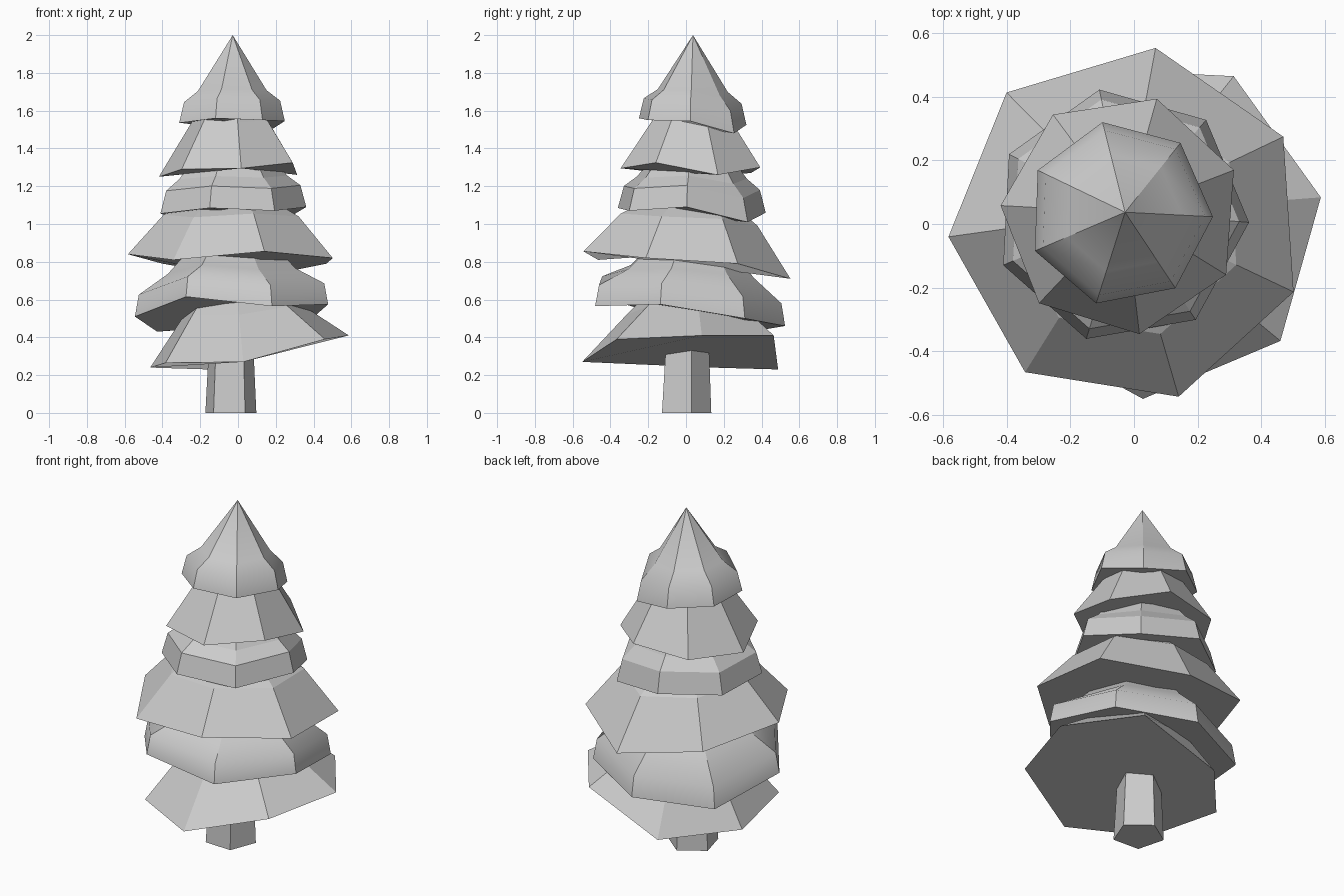
import bpy
import bmesh
from math import cos, sin, radians, tau

if "Cube" in bpy.data.objects:
    bpy.data.objects.remove(bpy.data.objects["Cube"], do_unlink=True)

grey = bpy.data.materials.new("light_grey")
grey.use_nodes = True
grey.diffuse_color = (0.6, 0.6, 0.6, 1)
grey.node_tree.nodes["Principled BSDF"].inputs["Base Color"].default_value = (0.6, 0.6, 0.6, 1)

AXIS = (-0.028, 0.037)  # every part narrows toward this line


def stack(name, center, radius, phase, rim, profile, rounded=False):
    """Loft polygon rings over an uneven rim; profile holds (radius factor, height) pairs."""
    sides = len(rim)
    base = sum(rim) / sides
    bm = bmesh.new()
    rings = []
    for factor, height in profile:
        cx, cy = (c * factor + a * (1 - factor) for c, a in zip(center, AXIS))
        ring = []
        for i in range(sides if factor else 1):
            a = radians(phase) + tau * i / sides
            sag = (rim[i] - base) * factor ** 2
            ring.append(bm.verts.new((cx + radius * factor * cos(a),
                                      cy + radius * factor * sin(a),
                                      base + height + sag)))
        rings.append(ring)
    for low, high in zip(rings, rings[1:]):
        for i in range(sides):
            j = (i + 1) % sides
            tip = high if len(high) == 1 else [high[j], high[i]]
            bm.faces.new([low[i], low[j]] + tip).smooth = rounded
    bm.faces.new(rings[0][::-1])
    if len(rings[-1]) > 1:
        bm.faces.new(rings[-1])
    # Keep the corner ridges and lower rim crisp, round only the shoulders
    bands = [set(ring) for ring in rings]
    for e in bm.edges:
        e.smooth = rounded and any(set(e.verts) <= band for band in bands[1:])
    mesh = bpy.data.meshes.new(name)
    bm.to_mesh(mesh)
    bm.free()
    mesh.materials.append(grey)
    obj = bpy.data.objects.new(name, mesh)
    bpy.context.collection.objects.link(obj)


# Trunk
stack("trunk", (-0.04, -0.008), 0.142, 15, [0] * 5, [(1, 0), (0.82, 0.5)])

# Foliage tiers alternate between plain skirts and rimmed caps
stack("tier_1_skirt", (0.055, -0.01), 0.54, 10,
      [0.41, 0.41, 0.23, 0.24, 0.265, 0.27, 0.39],
      [(1, 0), (0.6, 0.22), (0.36, 0.35)])
stack("tier_2_cap", (-0.03, 0), 0.525, 345,
      [0.575, 0.5, 0.46, 0.43, 0.51, 0.615, 0.565],
      [(1, 0), (0.96, 0.115), (0.66, 0.22), (0.35, 0.4)], True)
stack("tier_3_skirt", (-0.021, -0.003), 0.563, 29.5,
      [0.79, 0.71, 0.79, 0.84, 0.81, 0.855, 0.82],
      [(1, 0), (0.66, 0.23), (0.36, 0.33)])
stack("tier_4_cap", (-0.04, 0.026), 0.402, 357,
      [1.09, 1.01, 1.06, 1.05, 1.055, 1.085, 1.07],
      [(1, 0), (0.92, 0.12), (0.74, 0.18), (0.45, 0.33)])
stack("tier_5_skirt", (-0.04, 0.03), 0.38, 21.5,
      [1.26, 1.3, 1.27, 1.25, 1.29, 1.295, 1.325],
      [(1, 0), (0.58, 0.25), (0.4, 0.36)])
stack("tier_6_cap", (-0.044, 0.033), 0.292, 358,
      [1.545, 1.48, 1.525, 1.535, 1.535, 1.56, 1.55],
      [(1, 0), (0.91, 0.11), (0.65, 0.17), (0, 0.467)], True)
